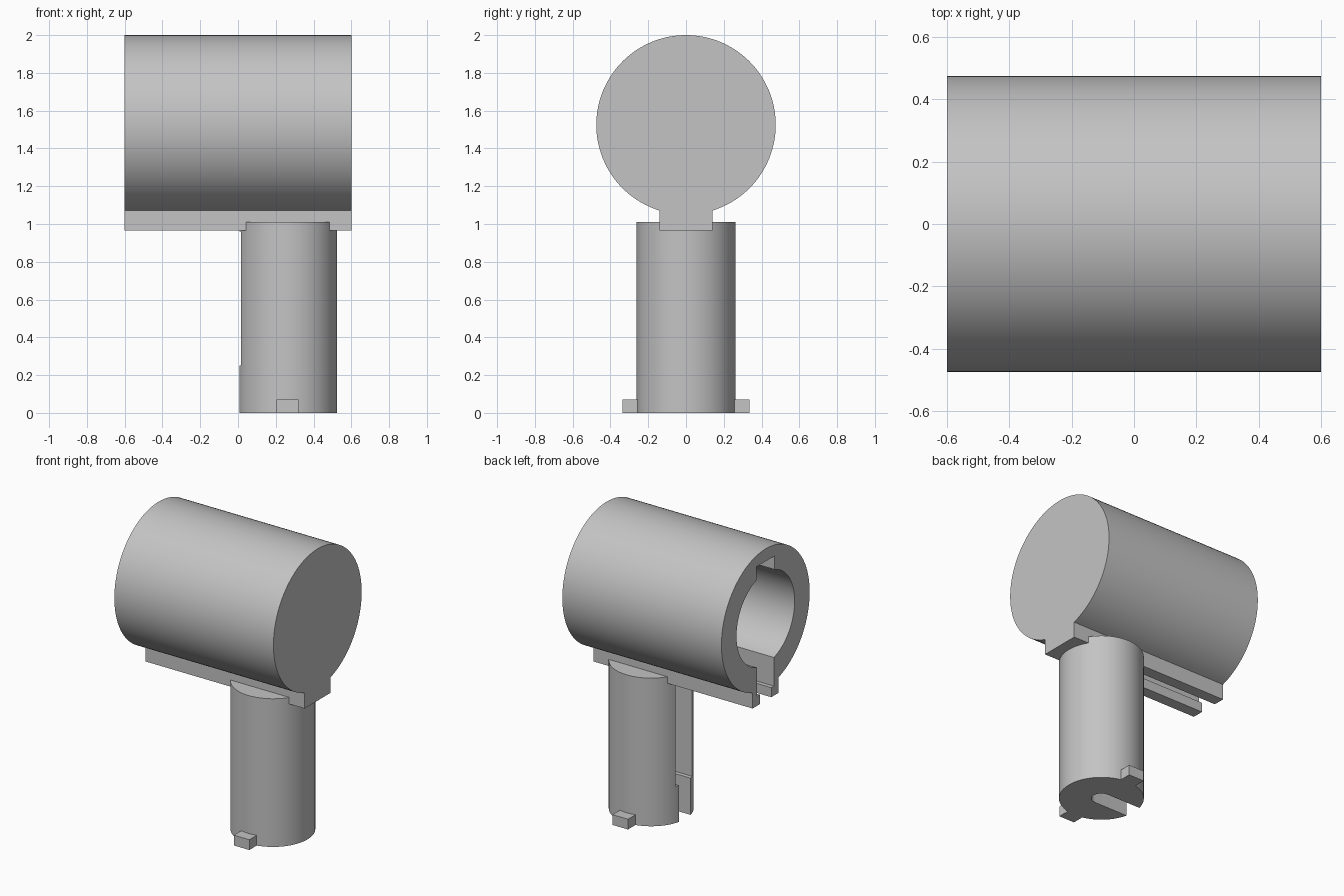
import bpy, bmesh
from math import sin, cos, asin, pi
from mathutils import Vector

cube = bpy.data.objects.get("Cube")
if cube:
    bpy.data.objects.remove(cube, do_unlink=True)

grey = bpy.data.materials.new("plain grey")
grey.use_nodes = True
grey.diffuse_color = (0.55, 0.55, 0.55, 1)
grey.node_tree.nodes["Principled BSDF"].inputs["Base Color"].default_value = grey.diffuse_color

HALF, RADIUS, AXIS_Z = 0.6, 0.475, 1.525   # barrel
POST_X, POST_R, POST_TOP = 0.263, 0.262, 1.01


def arc(cx, cy, r, a0, a1, n):
    return [(cx + r * cos(a0 + (a1 - a0) * i / n), cy + r * sin(a0 + (a1 - a0) * i / n))
            for i in range(n + 1)]


def prism(name, outline, axis, lo, hi):
    """Extrude an outline: (y, z) points along x, or (x, y) points along z."""
    place = (lambda p: (lo, p[0], p[1])) if axis == "x" else (lambda p: (p[0], p[1], lo))
    step = Vector((hi - lo, 0, 0)) if axis == "x" else Vector((0, 0, hi - lo))
    bm = bmesh.new()
    face = bm.faces.new([bm.verts.new(place(p)) for p in outline])
    new = bmesh.ops.extrude_face_region(bm, geom=[face])["geom"]
    bmesh.ops.translate(bm, vec=step, verts=[v for v in new if isinstance(v, bmesh.types.BMVert)])
    bmesh.ops.recalc_face_normals(bm, faces=bm.faces)
    mesh = bpy.data.meshes.new(name)
    bm.to_mesh(mesh)
    bm.free()
    mesh.materials.append(grey)
    obj = bpy.data.objects.new(name, mesh)
    bpy.context.collection.objects.link(obj)
    return obj


def combine(target, tool, operation):
    mod = target.modifiers.new(operation, "BOOLEAN")
    mod.operation, mod.solver, mod.object = operation, "EXACT", tool
    bpy.context.view_layer.objects.active = target
    bpy.ops.object.modifier_apply(modifier=mod.name)
    bpy.data.objects.remove(tool, do_unlink=True)


def keyed_circle(r, half, tip, up):
    """Circle around the barrel axis with a rectangular key reaching height tip."""
    a = asin(half / r)
    mid = pi / 2 if up else -pi / 2
    pts = arc(0, AXIS_Z, r, mid + a, mid + 2 * pi - a, 96)
    side = half if up else -half
    return pts + [(side, tip), (-side, tip)]


def slot(half, z0, z1):
    """Channel from the open end to the post centre, with a rounded end."""
    pts = arc(POST_X, 0, half, -pi / 2, pi / 2, 24) + [(-0.8, half), (-0.8, -half)]
    return prism("slot_cutter", pts, "z", z0, z1)


def box(name, x0, x1, y0, y1, z0, z1):
    return prism(name, [(x0, y0), (x1, y0), (x1, y1), (x0, y1)], "z", z0, z1)


# Barrel with the rail below, and the post with its two foot tabs
body = prism("barrel_and_post", keyed_circle(RADIUS, 0.14, 0.965, False), "x", -HALF, HALF)
post = prism("post", arc(POST_X, 0, POST_R, 0, 2 * pi, 96)[:-1], "z", 0, POST_TOP)
for s in (-1, 1):
    y0, y1 = sorted((s * 0.2, s * 0.335))
    combine(post, box("foot_tab", 0.203, 0.32, y0, y1, 0, 0.07), "UNION")
combine(body, post, "UNION")

# Bore with a keyway along its top, open at one end
bore = prism("bore_cutter", keyed_circle(0.313, 0.095, AXIS_Z + 0.39, True), "x", -0.7, 0.46)
combine(body, bore, "DIFFERENCE")

# Stepped slot through the rail and down the post
for half, z0, z1 in ((0.062, -0.1, 1.3), (0.09, 0.25, 0.96), (0.09, 1.03, 1.3)):
    combine(body, slot(half, z0, z1), "DIFFERENCE")

bpy.ops.object.select_all(action="DESELECT")
body.select_set(True)
bpy.context.view_layer.objects.active = body
bpy.ops.object.shade_smooth_by_angle(angle=0.5)
